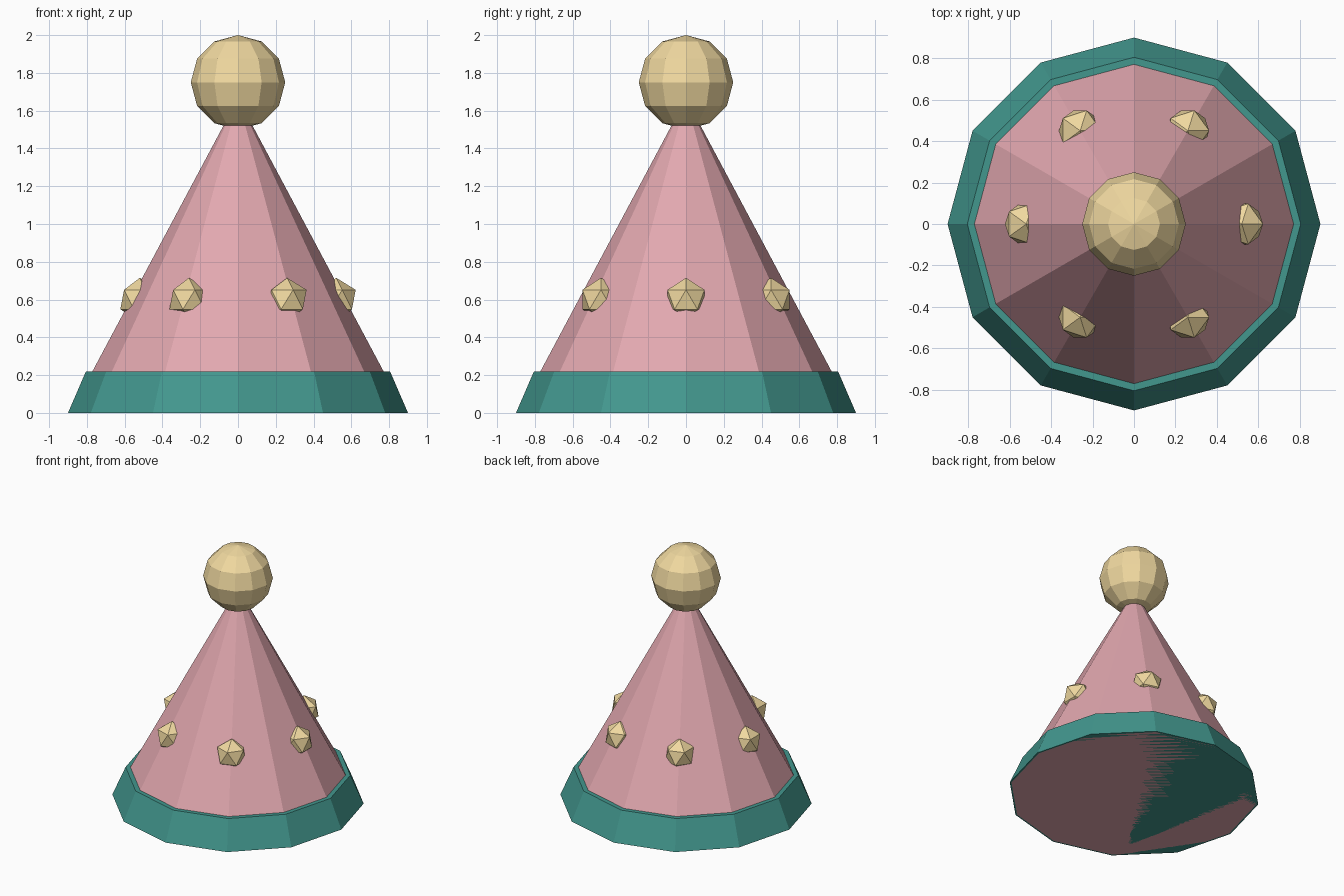
import bpy
from math import cos, sin, radians

if "Cube" in bpy.data.objects:
    bpy.data.objects.remove(bpy.data.objects["Cube"])


def material(name, rgb):
    m = bpy.data.materials.new(name)
    m.diffuse_color = (*rgb, 1)
    m.use_nodes = True
    m.node_tree.nodes["Principled BSDF"].inputs["Base Color"].default_value = m.diffuse_color
    return m


def finish(name, mat):
    ob = bpy.context.object
    ob.name = name
    ob.data.materials.append(mat)
    return ob


def cone(name, r_bottom, r_top, height, mat):
    bpy.ops.mesh.primitive_cone_add(vertices=12, radius1=r_bottom, radius2=r_top,
                                    depth=height, location=(0, 0, height / 2))
    return finish(name, mat)


pink = material("pink", (0.76, 0.39, 0.43))
teal = material("teal", (0.055, 0.31, 0.27))
gold = material("gold", (0.87, 0.69, 0.35))

# Hat body and flared brim, both standing on the ground
cone("hat_cone", 0.888, 0.04, 1.59, pink)
cone("brim", 0.9, 0.805, 0.22, teal)

# Faceted ball on the tip
bpy.ops.mesh.primitive_uv_sphere_add(segments=12, ring_count=6, radius=0.25,
                                     location=(0, 0, 1.75))
finish("pompom", gold)

# Ring of six studs half sunk into the cone
for i in range(6):
    a = radians(60 * i)
    bpy.ops.mesh.primitive_ico_sphere_add(subdivisions=1, radius=0.115,
                                          location=(0.52 * cos(a), 0.52 * sin(a), 0.6))
    finish(f"stud_{i + 1}", gold)
